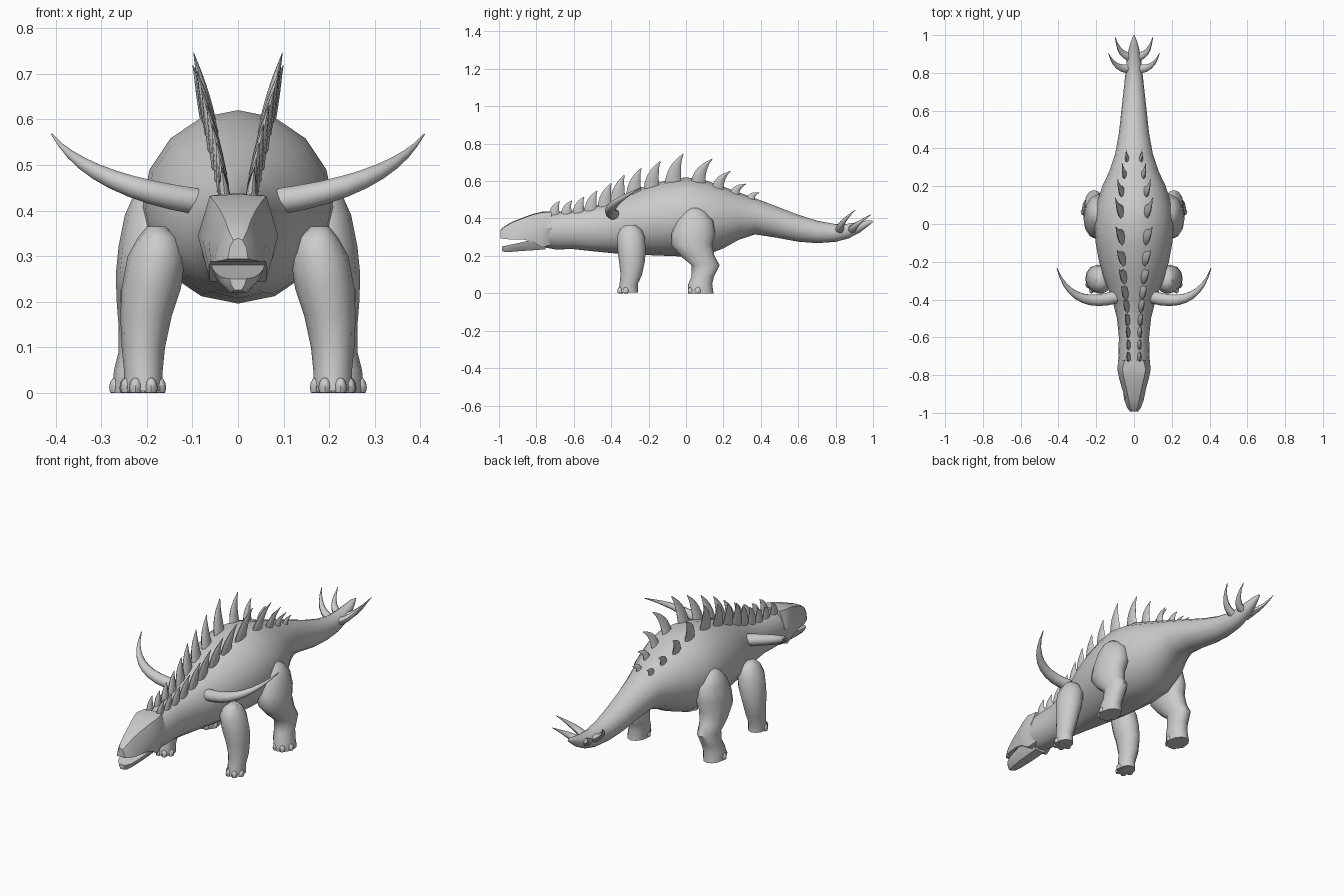
import bpy, bmesh, math
from mathutils import Vector

grey = bpy.data.materials.new("light_grey")
grey.diffuse_color = (0.6, 0.6, 0.6, 1)


def finish(bm, name, angle=45):
    bmesh.ops.recalc_face_normals(bm, faces=bm.faces)
    me = bpy.data.meshes.new(name)
    bm.to_mesh(me)
    bm.free()
    me.materials.append(grey)
    ob = bpy.data.objects.new(name, me)
    bpy.context.collection.objects.link(ob)
    bpy.ops.object.select_all(action='DESELECT')
    ob.select_set(True)
    bpy.context.view_layer.objects.active = ob
    bpy.ops.object.shade_smooth_by_angle(angle=math.radians(angle))
    return ob


def loft(name, rings, angle=45):
    """Skin a list of equal-length point rings and cap both ends."""
    bm = bmesh.new()
    loops = [[bm.verts.new(p) for p in r] for r in rings]
    n = len(loops[0])
    for a, b in zip(loops, loops[1:]):
        for i in range(n):
            j = (i + 1) % n
            bm.faces.new((a[i], a[j], b[j], b[i]))
    bm.faces.new(loops[0])
    bm.faces.new(loops[-1])
    return finish(bm, name, angle)


def circle(n):
    return [(math.cos(2 * math.pi * i / n), math.sin(2 * math.pi * i / n)) for i in range(n)]


def horn(name, a, b, c, wide, thick, side, n=8, steps=7):
    """Curved tapering spike through a, b, c; wide is measured across side."""
    a, b, c, side = map(Vector, (a, b, c, side))
    ctrl = 2 * b - (a + c) / 2
    rings = []
    for k in range(steps):
        t = k / (steps - 1)
        p = (1 - t) ** 2 * a + 2 * t * (1 - t) * ctrl + t * t * c
        d = ((1 - t) * (ctrl - a) + t * (c - ctrl)).normalized()
        v = d.cross(side).normalized()
        u = v.cross(d).normalized()
        s = max(0.06, (1 - t ** 1.6))
        rings.append([p + u * wide * s * cu + v * thick * s * sv for cu, sv in circle(n)])
    return loft(name, rings, 50)


# Torso, neck and tail: y, half width, bottom, top
BODY = [(-.78, .075, .25, .42), (-.70, .083, .235, .435), (-.60, .080, .236, .442),
        (-.50, .090, .225, .462), (-.40, .115, .215, .495), (-.30, .155, .208, .54),
        (-.20, .185, .204, .577), (-.10, .203, .200, .605), (0, .21, .196, .62),
        (.10, .20, .202, .605), (.20, .168, .24, .57), (.28, .130, .285, .54),
        (.37, .100, .315, .508), (.48, .080, .298, .466), (.60, .067, .276, .42),
        (.70, .056, .268, .388), (.80, .045, .275, .37), (.87, .038, .294, .372),
        (.93, .027, .325, .382), (.97, .015, .356, .39), (.997, .004, .378, .388)]
loft("body", [[(w * c, y, (b + t) / 2 + (t - b) / 2 * s) for c, s in circle(16)]
              for y, w, b, t in BODY])


def back_height(x, y):
    for p, q in zip(BODY, BODY[1:]):
        if p[0] <= y <= q[0]:
            f = (y - p[0]) / (q[0] - p[0])
            w, b, t = (p[i] + f * (q[i] - p[i]) for i in (1, 2, 3))
            return (b + t) / 2 + (t - b) / 2 * math.sqrt(max(0, 1 - (x / w) ** 2))


# Skull: y, then half width and height of the crown, cheek and lip
SKULL = [(-.72, .05, .434, .084, .35, .05, .26), (-.77, .062, .432, .088, .345, .062, .245),
         (-.82, .052, .42, .078, .34, .064, .275), (-.87, .040, .402, .064, .335, .060, .288),
         (-.93, .028, .378, .042, .335, .052, .288), (-.97, .020, .355, .030, .33, .038, .290),
         (-.993, .010, .335, .018, .32, .022, .294)]
loft("skull", [[(cw, y, ct), (mw, y, mz), (lw, y, lz), (0, y, lz), (-lw, y, lz),
                (-mw, y, mz), (-cw, y, ct), (0, y, ct + .004)]
               for y, cw, ct, mw, mz, lw, lz in SKULL], 35)

# Lower jaw: y, half width, bottom, top
JAW = [(-.75, .06, .235, .30), (-.82, .060, .23, .287), (-.88, .056, .226, .272),
       (-.93, .048, .222, .262), (-.965, .036, .22, .254), (-.985, .018, .226, .250)]
loft("lower_jaw", [[(w, y, t), (w * .85, y, (t + b) / 2), (w * .45, y, b), (-w * .45, y, b),
                    (-w * .85, y, (t + b) / 2), (-w, y, t)] for y, w, b, t in JAW], 40)

# Legs: height, inner x, outer x, front y, back y
FRONT = [(.004, .165, .25, -.362, -.257), (.05, .165, .25, -.355, -.257),
         (.10, .16, .255, -.35, -.235), (.17, .145, .258, -.358, -.22),
         (.23, .125, .255, -.366, -.215), (.30, .115, .242, -.37, -.22),
         (.34, .13, .22, -.355, -.237), (.365, .16, .20, -.325, -.27)]
HIND = [(0, .175, .276, .012, .147), (.05, .17, .272, .012, .14), (.09, .165, .262, .03, .15),
        (.15, .16, .262, .03, .18), (.20, .15, .266, -.03, .152), (.26, .13, .268, -.08, .14),
        (.32, .12, .262, -.078, .157), (.39, .12, .248, -.05, .145),
        (.435, .13, .228, -.01, .105), (.457, .155, .20, .02, .07)]


def leg(name, rows, s):
    loft(name, [[(s * ((xi + xo) / 2 + (xo - xi) / 2 * c), (yf + yb) / 2 + (yb - yf) / 2 * d, z)
                 for c, d in circle(12)] for z, xi, xo, yf, yb in rows], 50)
    # Toes fanned round the front of the foot
    z, xi, xo, yf, yb = rows[0]
    bm = bmesh.new()
    for a in (-75, -27, 27, 75):
        r = math.radians(a)
        cx = s * ((xi + xo) / 2 + (xo - xi) / 2 * .88 * math.sin(r))
        cy = (yf + yb) / 2 - (yb - yf) / 2 * .88 * math.cos(r)
        new = bmesh.ops.create_uvsphere(bm, u_segments=8, v_segments=6, radius=1)["verts"]
        for v in new:
            v.co = (cx + v.co.x * .014, cy + v.co.y * .017, max(0, .012 + v.co.z * .022))
    finish(bm, name + "_toes")


# Back plates: base y, base x, tip y, tip x, tip z
PLATES = [(-.705, .028, -.675, .036, .492), (-.64, .028, -.61, .036, .495),
          (-.575, .030, -.545, .040, .515), (-.51, .032, -.475, .046, .548),
          (-.435, .036, -.40, .056, .588), (-.365, .042, -.33, .068, .632),
          (-.28, .050, -.24, .080, .668), (-.185, .056, -.138, .090, .705),
          (-.07, .062, -.015, .097, .745), (.065, .066, .14, .099, .718),
          (.17, .062, .237, .088, .652), (.26, .048, .322, .062, .585),
          (.345, .036, .392, .042, .538)]

for s, tag in ((1, "left"), (-1, "right")):
    leg("front_leg_" + tag, FRONT, s)
    leg("hind_leg_" + tag, HIND, s)
    for i, (y, x, ty, tx, tz) in enumerate(PLATES):
        z = back_height(x, y)
        wide = .018 + .17 * (tz - z)
        mid = (s * (x + tx) / 2, y * .72 + ty * .28, (z + tz) / 2)
        horn(f"back_plate_{tag}_{i + 1}", (s * x, y, z - .012), mid, (s * tx, ty, tz),
             wide, .010 + .04 * (tz - z), (0, 1, 0))
    # Long shoulder spike sweeping out and back
    horn("shoulder_spike_" + tag, (s * .09, -.385, .42), (s * .29, -.385, .475),
         (s * .408, -.235, .567), .034, .030, (0, 1, 0), 10, 10)
    # Two tail spikes on each side
    horn("tail_spike_front_" + tag, (s * .015, .825, .33), (s * .085, .835, .375),
         (s * .136, .905, .445), .024, .020, (0, 1, 0))
    horn("tail_spike_rear_" + tag, (s * .010, .885, .335), (s * .066, .91, .365),
         (s * .10, .99, .422), .024, .020, (0, 1, 0))
